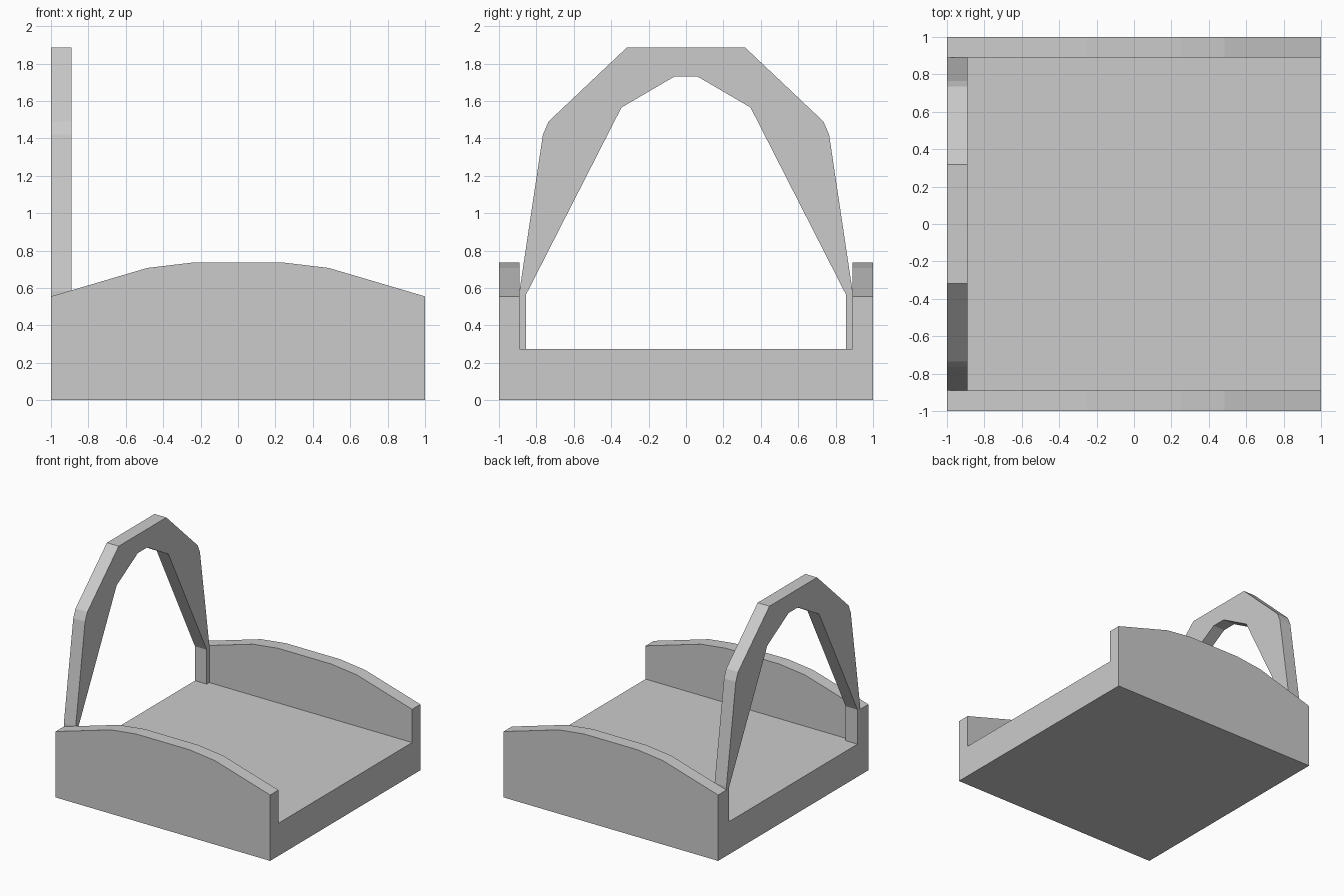
import bpy, bmesh

if "Cube" in bpy.data.objects:
    bpy.data.objects.remove(bpy.data.objects["Cube"])

INNER = 0.89    # inner face of the side walls
FLOOR = 0.275   # top of the tray floor


def loft(name, sections):
    """Skin a row of matching closed sections and cap both ends."""
    bm = bmesh.new()
    rings = [[bm.verts.new(p) for p in s] for s in sections]
    n = len(rings[0])
    for a, b in zip(rings, rings[1:]):
        for i in range(n):
            j = (i + 1) % n
            bm.faces.new((a[i], a[j], b[j], b[i]))
    bm.faces.new(rings[0])
    bm.faces.new(rings[-1])
    bmesh.ops.recalc_face_normals(bm, faces=bm.faces[:])
    # merge the coplanar strips into single flat faces
    bmesh.ops.dissolve_limit(bm, angle_limit=0.01, verts=bm.verts[:], edges=bm.edges[:])
    mesh = bpy.data.meshes.new(name)
    bm.to_mesh(mesh)
    bm.free()
    obj = bpy.data.objects.new(name, mesh)
    bpy.context.collection.objects.link(obj)
    return obj


# Tray: U-shaped section along x, with bowed wall tops
def tray_section(x, top):
    half = [(1, 0), (1, top), (INNER, top), (INNER, FLOOR)]
    return [(x, y, z) for y, z in half + [(-y, z) for y, z in reversed(half)]]


wall_half = [(1, 0.555), (0.485, 0.707), (0.25, 0.735)]
stations = [(-x, z) for x, z in wall_half] + wall_half[::-1]
loft("tray_with_side_walls", [tray_section(x, z) for x, z in stations])

# Arch: mirrored outline in the y-z plane, standing between the walls
outer = [(INNER, FLOOR), (INNER, 0.585), (0.765, 1.42), (0.735, 1.49), (0.317, 1.885)]
inner = [(0.855, FLOOR), (0.855, 0.565), (0.345, 1.565), (0.062, 1.73)]


def span(half):
    return half + [(-y, z) for y, z in reversed(half)]


outline = span(outer) + span(inner)[::-1]
loft("end_arch", [[(x, y, z) for y, z in outline] for x in (-1, -INNER)])
